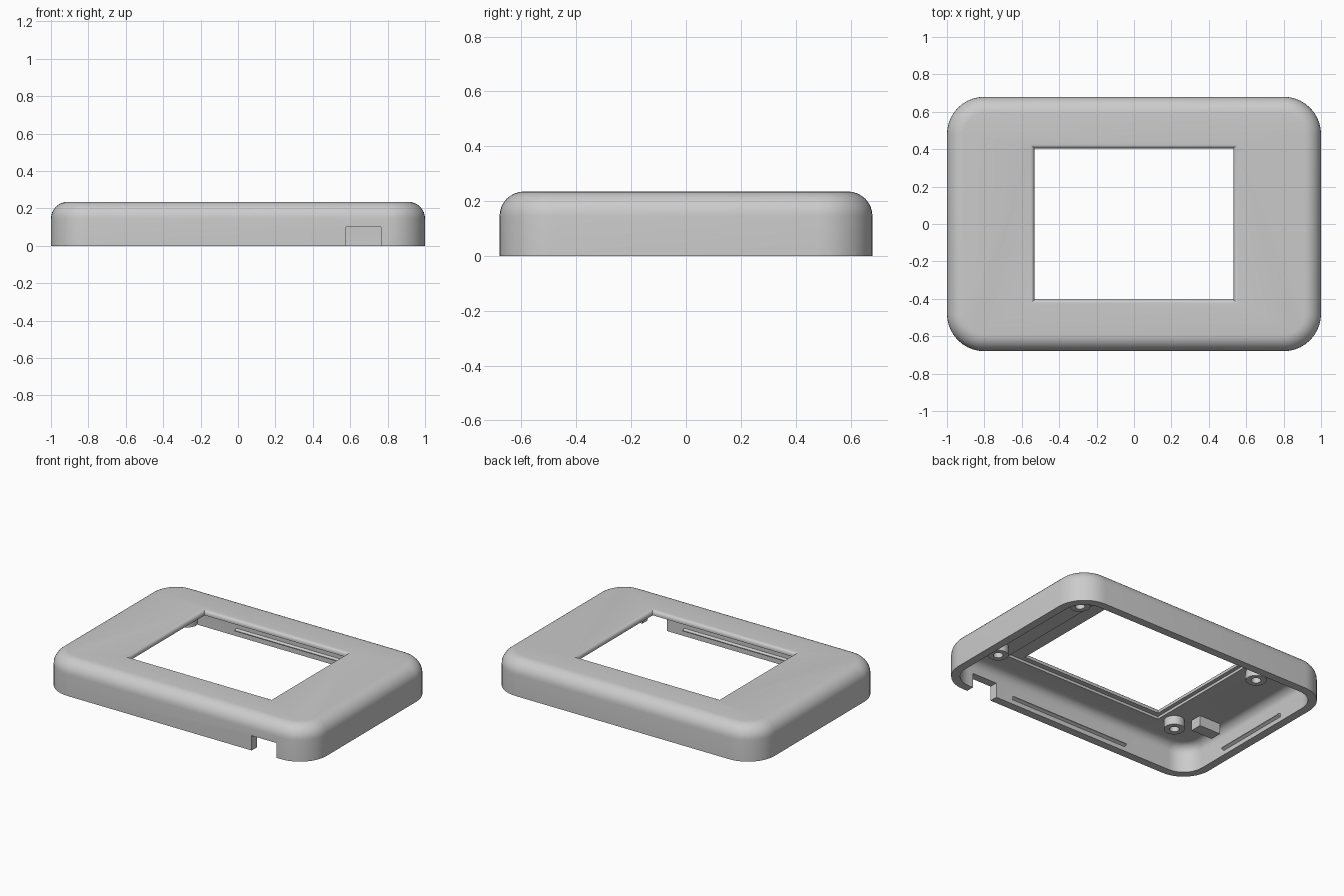
import bpy, bmesh, math

if "Cube" in bpy.data.objects:
    bpy.data.objects.remove(bpy.data.objects["Cube"])

gray = bpy.data.materials.new("light_gray_plastic")
gray.use_nodes = True
gray.diffuse_color = (0.6, 0.6, 0.6, 1)
bsdf = next(n for n in gray.node_tree.nodes if n.type == 'BSDF_PRINCIPLED')
bsdf.inputs["Base Color"].default_value = (0.6, 0.6, 0.6, 1)


def outline(hx, hy, r, seg):
    """Rounded rectangle points; seg = 0 gives sharp corners."""
    if seg == 0:
        return [(hx, hy), (-hx, hy), (-hx, -hy), (hx, -hy)]
    pts = []
    for k, (sx, sy) in enumerate([(1, 1), (-1, 1), (-1, -1), (1, -1)]):
        for i in range(seg + 1):
            a = math.pi / 2 * (k + i / seg)
            pts.append((sx * (hx - r) + r * math.cos(a), sy * (hy - r) + r * math.sin(a)))
    return pts


def loft(name, hx, hy, r, seg, profile, loc=(0, 0)):
    """Solid made of stacked outlines; profile = list of (inset, z)."""
    bm = bmesh.new()
    rings = []
    for d, z in profile:
        rings.append([bm.verts.new((loc[0] + x, loc[1] + y, z))
                      for x, y in outline(hx - d, hy - d, r - d, seg)])
    for a, b in zip(rings, rings[1:]):
        for i in range(len(a)):
            j = (i + 1) % len(a)
            bm.faces.new((a[i], a[j], b[j], b[i]))
    bm.faces.new(rings[0][::-1])
    bm.faces.new(rings[-1])
    bmesh.ops.remove_doubles(bm, verts=bm.verts, dist=1e-5)
    bmesh.ops.recalc_face_normals(bm, faces=bm.faces)
    me = bpy.data.meshes.new(name)
    bm.to_mesh(me)
    bm.free()
    me.materials.append(gray)
    ob = bpy.data.objects.new(name, me)
    bpy.context.collection.objects.link(ob)
    return ob


def box(name, x0, x1, y0, y1, z0, z1):
    return loft(name, (x1 - x0) / 2, (y1 - y0) / 2, 0, 0, [(0, z0), (0, z1)],
                ((x0 + x1) / 2, (y0 + y1) / 2))


def fillet(rad, top, inset=0, n=8):
    """Profile points of a quarter round ending at height top."""
    return [(inset + rad * (1 - math.cos(a)), top - rad + rad * math.sin(a))
            for a in [math.pi / 2 * i / n for i in range(n + 1)]]


def select(ob):
    bpy.ops.object.select_all(action='DESELECT')
    ob.select_set(True)
    bpy.context.view_layer.objects.active = ob


def cut(target, cutter):
    cutter.hide_render = True
    mod = target.modifiers.new("cut", 'BOOLEAN')
    mod.operation = 'DIFFERENCE'
    mod.solver = 'EXACT'
    mod.object = cutter
    select(target)
    bpy.ops.object.modifier_apply(modifier=mod.name)
    bpy.data.objects.remove(cutter)


HX, HY, TOP = 1.0, 0.68, 0.235
WALL, CEIL = 0.055, 0.185

# Outer cover with rounded top edge, hollowed from below
cover = loft("cover_shell", HX, HY, 0.2, 10, [(0, 0)] + fillet(0.09, TOP))
cut(cover, loft("cavity", HX - WALL, HY - WALL, 0.2 - WALL, 10,
                [(0, -0.1)] + fillet(0.06, CEIL)))

# Screen recess under the top, then the window with a rounded upper rim
cut(cover, box("recess", -0.56, 0.64, -0.44, 0.44, 0.1, 0.203))
rim = [(0.022 * math.sin(a), TOP - 0.022 * (1 - math.cos(a)))
       for a in [math.pi / 2 * i / 5 for i in range(6)]]
cut(cover, loft("window", 0.555, 0.427, 0, 0, [(0, 0.3)] + rim + [(0.022, 0.1)]))

# Cable notch in the front wall
cut(cover, box("notch", 0.578, 0.765, -0.8, -0.55, -0.1, 0.1))

# Screw bosses with blind holes
for fb, y in (("front", -0.39), ("back", 0.39)):
    for side, x in (("right", -0.65), ("left", 0.76)):
        loft(f"screw_boss_{fb}_{side}", 0.064, 0.064, 0.064, 6,
             [(0, 0.195), (0, 0.125), (0.034, 0.125), (0.034, 0.18)], (x, y))

# Support block beside the front right boss
box("support_block", -0.89, -0.73, -0.32, -0.24, 0.115, 0.195)


def snap_ridge(name, half, wall, angle):
    """Wedge-shaped ridge on the inner face of a wall."""
    bm = bmesh.new()
    section = [(-0.01, 0.025), (0.018, 0.04), (0.018, 0.046), (-0.01, 0.058)]
    ends = [[bm.verts.new((s * half, -wall + d, z)) for d, z in section] for s in (-1, 1)]
    for i in range(4):
        j = (i + 1) % 4
        bm.faces.new((ends[0][i], ends[0][j], ends[1][j], ends[1][i]))
    bm.faces.new(ends[0])
    bm.faces.new(ends[1])
    bmesh.ops.recalc_face_normals(bm, faces=bm.faces)
    me = bpy.data.meshes.new(name)
    bm.to_mesh(me)
    bm.free()
    me.materials.append(gray)
    ob = bpy.data.objects.new(name, me)
    ob.rotation_euler.z = angle
    bpy.context.collection.objects.link(ob)


# Snap ridges on all four inner walls
for i, side in enumerate(("front", "left", "back", "right")):
    long_side = i % 2 == 0
    snap_ridge("snap_ridge_" + side, 0.45 if long_side else 0.27,
               (HY if long_side else HX) - WALL, i * math.pi / 2)

# Smooth rounded surfaces, keep hard edges crisp
for ob in list(bpy.context.collection.objects):
    if ob.type == 'MESH' and ob.name.startswith(("cover", "screw")):
        select(ob)
        bpy.ops.object.shade_smooth_by_angle(angle=math.radians(30))
